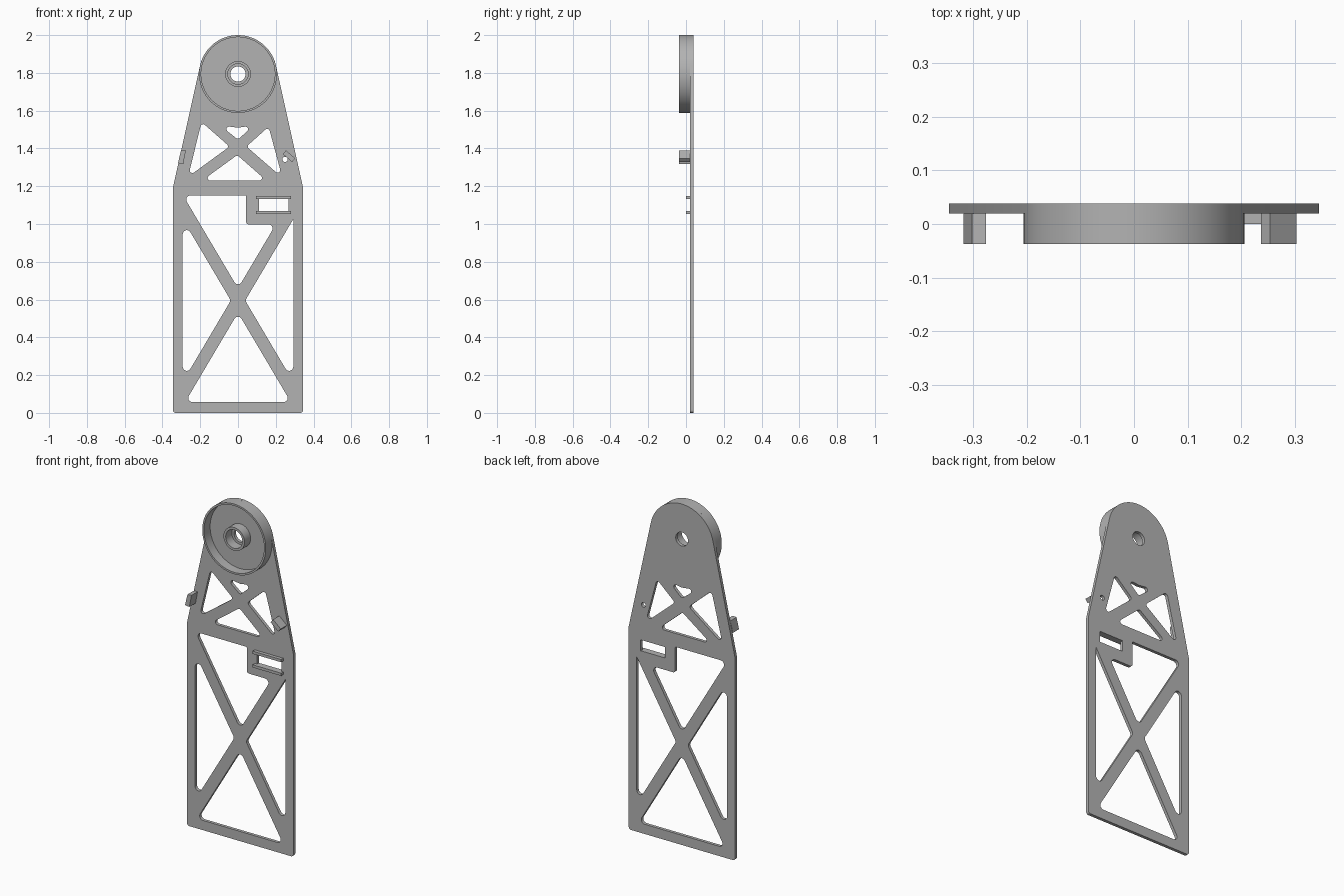
import bpy
import bmesh
from math import sin, cos, tan, pi, acos, atan2
from mathutils import Vector, Matrix

cube = bpy.data.objects.get("Cube")
if cube:
    bpy.data.objects.remove(cube, do_unlink=True)

grey = bpy.data.materials.new("plain grey")
grey.use_nodes = True
colour = (0.45, 0.45, 0.45, 1)
grey.diffuse_color = colour
grey.node_tree.nodes["Principled BSDF"].inputs["Base Color"].default_value = colour


def arc(centre, radius, start, end, steps):
    """Points along an arc, both ends included."""
    return [Vector((centre[0] + radius * cos(start + (end - start) * i / steps),
                    centre[1] + radius * sin(start + (end - start) * i / steps)))
            for i in range(steps + 1)]


def circle(centre, radius, steps=64):
    return arc(centre, radius, 0, 2 * pi, steps)[:-1]


def rounded(corners, radius, steps=6):
    """Polygon with filleted corners; a third value on a corner sets its own radius."""
    result = []
    count = len(corners)
    for i, corner in enumerate(corners):
        r = corner[2] if len(corner) > 2 else radius
        here = Vector(corner[:2])
        if r == 0:
            result.append(here)
            continue
        a = (Vector(corners[i - 1][:2]) - here).normalized()
        b = (Vector(corners[(i + 1) % count][:2]) - here).normalized()
        half = a.angle(b) / 2
        centre = here + (a + b).normalized() * (r / sin(half))
        first = here + a * (r / tan(half)) - centre
        last = here + b * (r / tan(half)) - centre
        start = atan2(first.y, first.x)
        sweep = atan2(last.y, last.x) - start
        sweep = (sweep + pi) % (2 * pi) - pi
        result += arc(centre, r, start, start + sweep, steps)
    return result


def box(left, right, low, high):
    return [Vector(p) for p in ((left, low), (right, low), (right, high), (left, high))]


def panel(name, loops, front, back):
    """Extrude an outline (first loop) with holes (other loops) along y."""
    curve = bpy.data.curves.new(name, "CURVE")
    curve.dimensions = "2D"
    curve.fill_mode = "BOTH"
    curve.extrude = (back - front) / 2
    for loop in loops:
        spline = curve.splines.new("POLY")
        spline.points.add(len(loop) - 1)
        for point, co in zip(spline.points, loop):
            point.co = (co[0], co[1], 0, 1)
        spline.use_cyclic_u = True
    temp = bpy.data.objects.new(name + " outline", curve)
    bpy.context.collection.objects.link(temp)
    graph = bpy.context.evaluated_depsgraph_get()
    mesh = bpy.data.meshes.new_from_object(temp.evaluated_get(graph))
    bpy.data.objects.remove(temp, do_unlink=True)
    bpy.data.curves.remove(curve)

    # Stand the panel upright and weld caps to sides
    mesh.transform(Matrix.Translation((0, (front + back) / 2, 0)) @ Matrix.Rotation(pi / 2, 4, "X"))
    bm = bmesh.new()
    bm.from_mesh(mesh)
    bmesh.ops.remove_doubles(bm, verts=bm.verts, dist=1e-5)
    bmesh.ops.recalc_face_normals(bm, faces=bm.faces)
    bm.to_mesh(mesh)
    bm.free()
    mesh.name = name
    mesh.materials.clear()
    mesh.materials.append(grey)
    obj = bpy.data.objects.new(name, mesh)
    bpy.context.collection.objects.link(obj)
    bpy.ops.object.select_all(action="DESELECT")
    obj.select_set(True)
    bpy.context.view_layer.objects.active = obj
    bpy.ops.object.shade_smooth_by_angle()
    return obj


# Main dimensions
FRONT, FACE, BACK = -0.037, 0.02, 0.0385
HEAD, HEAD_R = Vector((0, 1.794)), 0.206
HALF, SHOULDER = 0.345, 1.19
BORE = 0.04

# Plate outline: straight body, sides tangent to the round head
reach = Vector((HALF, SHOULDER)) - HEAD
tangent = atan2(reach.y, reach.x) + acos(HEAD_R / reach.length)
body = rounded([(-HALF, SHOULDER, 0), (-HALF, 0), (HALF, 0), (HALF, SHOULDER, 0)], 0.015)
outline = body + arc(HEAD, HEAD_R, tangent, pi - tangent, 48)

# Lower cross brace openings
MID, SLOPE, SIDE = 0.595, 1.69, 0.293
GAP_X, GAP_Z = 0.038, 0.065
BASE, TOP, NOTCH, NOTCH_X = 0.057, 1.151, 0.998, 0.043
rise = (SIDE - GAP_X) * SLOPE
low_tip, high_tip = MID - GAP_Z, MID + GAP_Z
base_x = (low_tip - BASE) / SLOPE
lower = [
    [(-base_x, BASE), (base_x, BASE), (0, low_tip)],
    [(-SIDE, MID - rise), (-GAP_X, MID), (-SIDE, MID + rise)],
    [(SIDE, MID - rise), (SIDE, MID + rise, 0), (GAP_X, MID)],
    [((high_tip - TOP) / SLOPE, TOP), (NOTCH_X, TOP, 0.005), (NOTCH_X, NOTCH, 0.015),
     ((NOTCH - high_tip) / SLOPE, NOTCH), (0, high_tip)],
]

# Upper cross brace openings
upper = [
    [(-0.19, 1.23), (0.15, 1.23), (-0.004, 1.365)],
    [(-0.264, 1.25), (-0.045, 1.41), (-0.193, 1.54)],
    [(0.235, 1.245), (0.162, 1.515), (0.045, 1.41)],
    [(-0.095, 1.522), (0, 1.51, 0), (0.082, 1.522), (0, 1.447)],
]

# Slot, peg hole and bearing bore
slot = box(0.11, 0.267, 1.068, 1.132)
holes = [rounded(h, 0.022) for h in lower] + [rounded(h, 0.014) for h in upper]
holes += [slot, circle((0.249, 1.342), 0.014, 24), circle(HEAD, BORE)]
panel("truss_plate", [outline] + holes, FACE, BACK)

# Round cup rim and bearing hub on the head
panel("cup_rim", [circle(HEAD, HEAD_R, 96), circle(HEAD, 0.195, 96)], FRONT, FACE)
panel("bearing_hub", [circle(HEAD, 0.068), circle(HEAD, 0.054)], FRONT, FACE)

# Rails above and below the slot
for name, low in (("lower_slot_rail", 1.052), ("upper_slot_rail", 1.132)):
    panel(name, [box(0.095, 0.28, low, low + 0.016)], 0, FACE)

# Cable clips on the tapered edges
panel("right_clip", [[(-0.302, 1.388), (-0.276, 1.39), (-0.29, 1.318), (-0.318, 1.322)]],
      FRONT, FACE)
panel("left_clip", [[(0.254, 1.39), (0.237, 1.37), (0.286, 1.328), (0.303, 1.347)]],
      FRONT, FACE)
